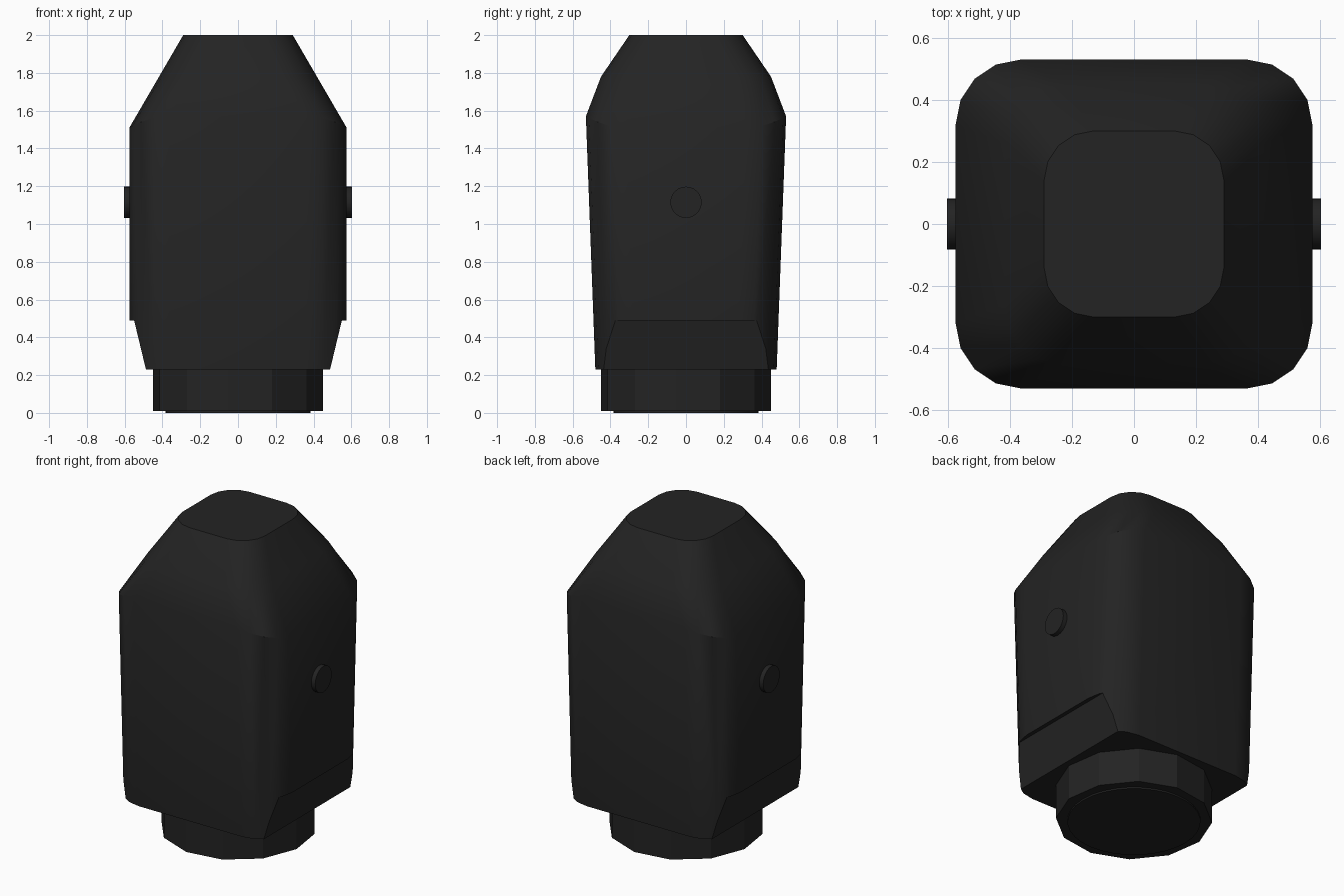
import bpy
import bmesh
import math
from mathutils import Matrix

cube = bpy.data.objects.get("Cube")
if cube:
    bpy.data.objects.remove(cube, do_unlink=True)

black = bpy.data.materials.new("matte black")
black.use_nodes = True
black.diffuse_color = (0.017, 0.017, 0.017, 1)
black.node_tree.nodes["Principled BSDF"].inputs["Base Color"].default_value = black.diffuse_color


def finish(bm, name):
    bmesh.ops.recalc_face_normals(bm, faces=bm.faces[:])
    mesh = bpy.data.meshes.new(name)
    bm.to_mesh(mesh)
    bm.free()
    mesh.materials.append(black)
    obj = bpy.data.objects.new(name, mesh)
    bpy.context.collection.objects.link(obj)
    return obj


def activate(obj):
    bpy.ops.object.select_all(action="DESELECT")
    obj.select_set(True)
    bpy.context.view_layer.objects.active = obj


def cylinder(name, radius, depth, sides, matrix):
    bm = bmesh.new()
    bmesh.ops.create_cone(bm, cap_ends=True, segments=sides, radius1=radius,
                          radius2=radius, depth=depth, matrix=matrix)
    return finish(bm, name)


def rounded_ring(bm, hx, hy, radius, z_side, z_front, steps=4):
    """Rounded rectangle whose height may differ between the sides and the front/back."""
    ring = []
    for quarter in range(4):
        for i in range(steps + 1):
            a = math.pi / 2 * (quarter + i / steps)
            sx = 1 if quarter in (0, 3) else -1
            sy = 1 if quarter < 2 else -1
            z = z_side + (z_front - z_side) * math.sin(a) ** 2
            ring.append(bm.verts.new((sx * (hx - radius) + radius * math.cos(a),
                                      sy * (hy - radius) + radius * math.sin(a), z)))
    return ring


# Body: lofted rounded rectangles, from the base over the shoulder to the flat top
sections = [
    (0.575, 0.48, 0.21, 0.23, 0.23),
    (0.575, 0.53, 0.21, 1.51, 1.57),
    (0.418, 0.45, 0.19, 1.78, 1.78),
    (0.29, 0.30, 0.16, 2.0, 2.0),
]
bm = bmesh.new()
rings = [rounded_ring(bm, *s) for s in sections]
for low, high in zip(rings, rings[1:]):
    for i in range(len(low)):
        j = (i + 1) % len(low)
        bm.faces.new((low[i], low[j], high[j], high[i]))
bm.faces.new(rings[0])
bm.faces.new(rings[-1])
body = finish(bm, "body")

# Slanted recesses cut into the lower sides
bm = bmesh.new()
for side in (-1, 1):
    profile = [(0.55, 0.49), (0.7, 0.49), (0.7, 0.1), (0.456, 0.1)]
    face = bm.faces.new([bm.verts.new((side * x, -0.7, z)) for x, z in profile])
    extruded = bmesh.ops.extrude_face_region(bm, geom=[face])["geom"]
    moved = [v for v in extruded if isinstance(v, bmesh.types.BMVert)]
    bmesh.ops.translate(bm, verts=moved, vec=(0, 1.4, 0))
cutter = finish(bm, "recess_cutter")
cutter.hide_render = True
cut = body.modifiers.new("recesses", "BOOLEAN")
cut.operation = "DIFFERENCE"
cut.solver = "EXACT"
cut.object = cutter
activate(body)
bpy.ops.object.modifier_apply(modifier=cut.name)
bpy.data.objects.remove(cutter, do_unlink=True)
activate(body)
bpy.ops.object.shade_smooth_by_angle(angle=math.radians(35))

# Faceted neck with a thin round plate underneath
turn = Matrix.Rotation(math.radians(-6.5), 4, "Z")
# Cone vertices start on an axis, so the turn sets the facet directions
cylinder("neck", 0.452, 0.24, 12, Matrix.Translation((0, 0, 0.13)) @ turn)
plate = cylinder("base_plate", 0.385, 0.03, 32, Matrix.Translation((0, 0, 0.015)))

# Round button on each side
buttons = []
for name, side in (("left_button", 1), ("right_button", -1)):
    place = Matrix.Translation((side * 0.577, 0, 1.115)) @ Matrix.Rotation(math.pi / 2, 4, "Y")
    buttons.append(cylinder(name, 0.083, 0.052, 24, place))

for obj in [plate] + buttons:
    activate(obj)
    bpy.ops.object.shade_smooth_by_angle(angle=math.radians(35))
